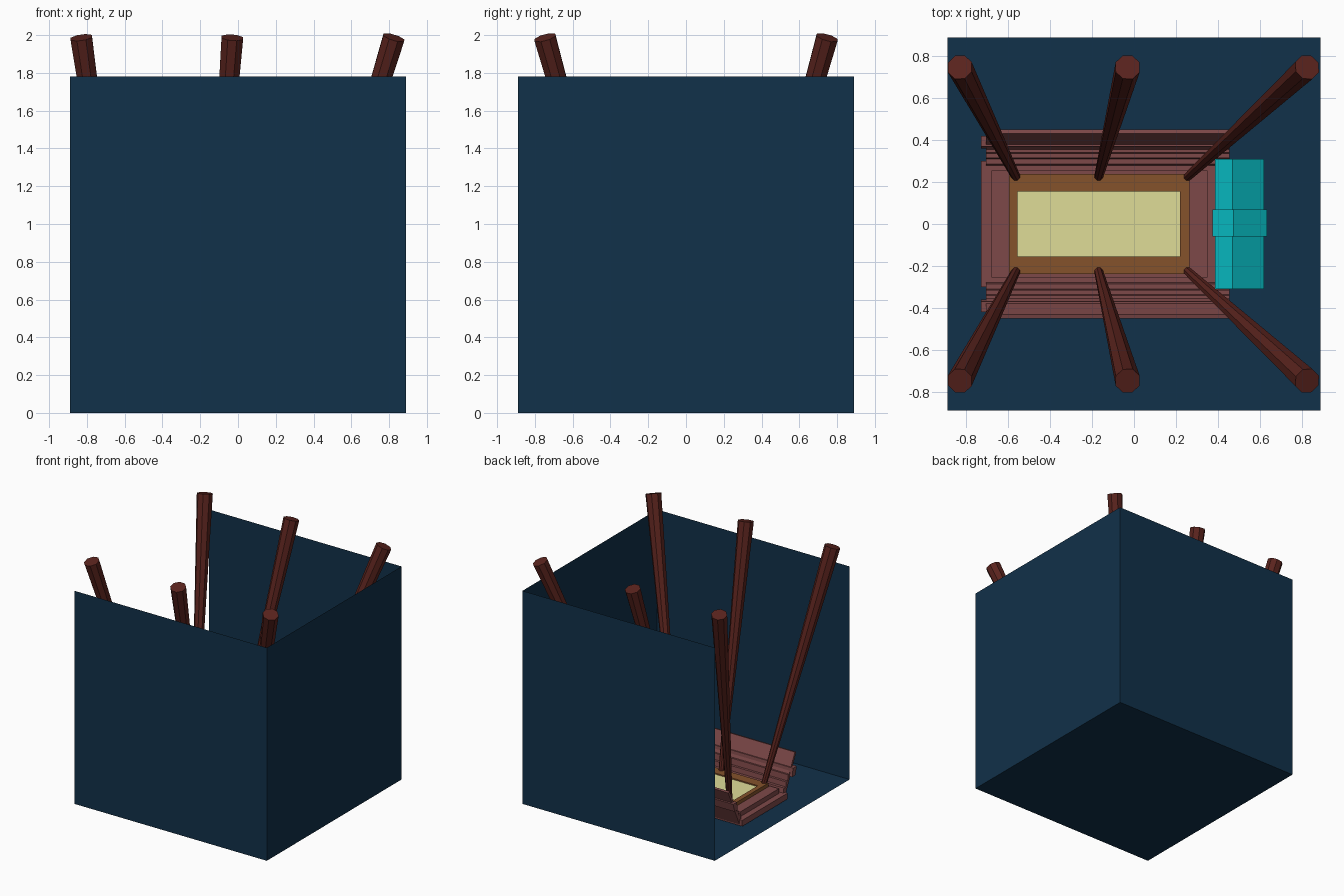
import bpy, bmesh
from math import pi
from mathutils import Vector, Matrix

if "Cube" in bpy.data.objects:
    bpy.data.objects.remove(bpy.data.objects["Cube"])


def material(name, hexcol):
    lin = [(int(hexcol[i:i + 2], 16) / 255) ** 2.2 for i in (0, 2, 4)]
    m = bpy.data.materials.new(name)
    m.diffuse_color = (*lin, 1)
    m.use_nodes = True
    m.node_tree.nodes["Principled BSDF"].inputs["Base Color"].default_value = m.diffuse_color
    return m


NAVY = material("navy", "18344b")
RED = material("dusty_red", "7d4a4a")
BROWN = material("brown", "84532f")
YELLOW = material("pale_yellow", "dedb96")
POLE = material("dark_wood", "5a2823")
TEAL = material("teal", "10b4bb")


def finish(name, bm, mat):
    bmesh.ops.recalc_face_normals(bm, faces=bm.faces)
    me = bpy.data.meshes.new(name)
    bm.to_mesh(me)
    bm.free()
    me.materials.append(mat)
    ob = bpy.data.objects.new(name, me)
    bpy.context.collection.objects.link(ob)
    return ob


def box(name, x, y, z, mat):
    bm = bmesh.new()
    mid = [(a + b) / 2 for a, b in (x, y, z)]
    size = [b - a for a, b in (x, y, z)]
    bmesh.ops.create_cube(bm, size=1, matrix=Matrix.Translation(mid) @ Matrix.Diagonal((*size, 1)))
    return finish(name, bm, mat)


def extrude(name, points, offset, mat):
    bm = bmesh.new()
    face = bm.faces.new([bm.verts.new(p) for p in points])
    new = bmesh.ops.extrude_face_region(bm, geom=[face])["geom"]
    bmesh.ops.translate(bm, vec=offset, verts=[g for g in new if isinstance(g, bmesh.types.BMVert)])
    if face.is_valid and len(face.edges[0].link_faces) < 2:
        bm.faces.new(face.verts)
    return finish(name, bm, mat)


# Enclosure: floor and three thin walls, open at the top and on the left
W, H = 0.889, 1.78
bm = bmesh.new()
bmesh.ops.create_cube(bm, size=1, matrix=Matrix.Translation((0, 0, H / 2)) @ Matrix.Diagonal((2 * W, 2 * W, H, 1)))
bm.normal_update()
gone = [f for f in bm.faces if f.normal.z > 0.9 or f.normal.x < -0.9]
bmesh.ops.delete(bm, geom=gone, context='FACES')
finish("enclosure", bm, NAVY)

# Stepped base
box("base_lower", (-0.73, 0.40), (-0.30, 0.30), (0.02, 0.07), RED)
box("base_upper", (-0.68, 0.35), (-0.255, 0.255), (0.07, 0.11), RED)

# Brown frame around the pale panel
FX, FY, PX, PY = (-0.595, 0.265), 0.237, (-0.555, 0.22), 0.155
for s, side in ((-1, "front"), (1, "back")):
    box("frame_" + side, FX, tuple(sorted((s * PY, s * FY))), (0.10, 0.14), BROWN)
box("frame_left", (FX[0], PX[0]), (-PY, PY), (0.10, 0.14), BROWN)
box("frame_right", (PX[1], FX[1]), (-PY, PY), (0.10, 0.14), BROWN)
box("panel", PX, (-PY, PY), (0.10, 0.13), YELLOW)

# Flared, stepped side boards with an outer rail
profile = [(0.27, 0.03), (0.285, 0.11), (0.31, 0.11), (0.315, 0.15), (0.335, 0.15),
           (0.34, 0.20), (0.355, 0.20), (0.43, 0.355), (0.45, 0.35), (0.30, 0.03)]
rail = [(0.36, 0.18), (0.37, 0.25), (0.42, 0.25), (0.40, 0.18)]
for s, side in ((-1, "front"), (1, "back")):
    extrude("side_board_" + side, [(-0.705, s * y, z) for y, z in profile], (1.16, 0, 0), RED)
    extrude("side_rail_" + side, [(-0.73, s * y, z) for y, z in rail], (1.12, 0, 0), RED)

# Teal end block with a raised band round its middle
block = [(0.385, 0.03), (0.385, 0.32), (0.47, 0.35), (0.62, 0.26), (0.62, 0.03)]
band = [(0.375, 0.03), (0.375, 0.34), (0.475, 0.37), (0.633, 0.28), (0.633, 0.03)]
extrude("end_block", [(x, -0.31, z) for x, z in block], (0, 0.62, 0), TEAL)
extrude("end_block_band", [(x, -0.06, z) for x, z in band], (0, 0.13, 0), TEAL)

# Six tapered eight-sided poles leaning outward
for name, xb, xt in (("left", -0.56, -0.83), ("middle", -0.17, -0.03), ("right", 0.25, 0.825)):
    for s, side in ((-1, "front"), (1, "back")):
        a, b = Vector((xb, s * 0.22, 0.11)), Vector((xt, s * 0.747, 1.987))
        d = b - a
        rot = Vector((0, 0, 1)).rotation_difference(d).to_matrix().to_4x4()
        bm = bmesh.new()
        bmesh.ops.create_cone(bm, cap_ends=True, segments=8, radius1=0.021, radius2=0.062, depth=d.length,
                              matrix=Matrix.Translation((a + b) / 2) @ rot @ Matrix.Rotation(pi / 8, 4, 'Z'))
        finish(f"pole_{side}_{name}", bm, POLE)
